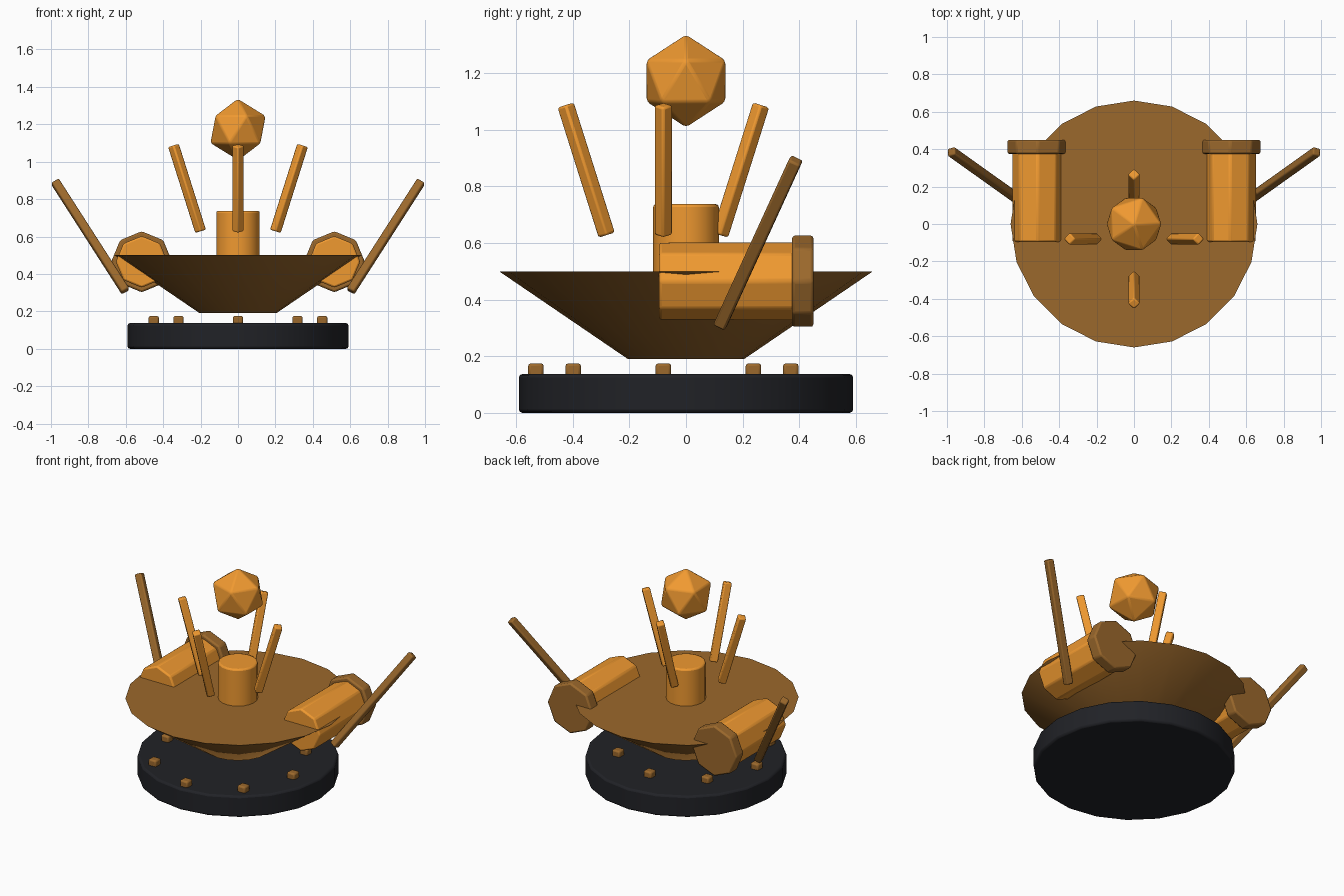
import bpy
from math import radians, sin, cos, pi
from mathutils import Vector

if "Cube" in bpy.data.objects:
    bpy.data.objects.remove(bpy.data.objects["Cube"])


def material(name, rgb):
    m = bpy.data.materials.new(name)
    m.diffuse_color = (*rgb, 1)
    m.use_nodes = True
    m.node_tree.nodes["Principled BSDF"].inputs["Base Color"].default_value = m.diffuse_color
    return m


GOLD = material("gold", (0.87, 0.32, 0.03))
BRONZE = material("bronze", (0.33, 0.14, 0.025))
BLACK = material("black", (0.015, 0.016, 0.02))


def finish(name, mat, bevel, segments=2):
    ob = bpy.context.object
    ob.name = name
    ob.data.materials.append(mat)
    if bevel:
        mod = ob.modifiers.new("bevel", 'BEVEL')
        mod.width = bevel
        mod.segments = segments
        mod.limit_method = 'ANGLE'
        mod.angle_limit = radians(30)
    bpy.ops.object.shade_smooth_by_angle(angle=radians(35))
    return ob


def tube(name, a, b, r1, r2, sides, mat, bevel=0.01):
    """Capped cylinder or cone from point a to point b."""
    a, b = Vector(a), Vector(b)
    d = b - a
    bpy.ops.mesh.primitive_cone_add(vertices=sides, radius1=r1, radius2=r2, depth=d.length,
                                    location=(a + b) / 2,
                                    rotation=d.to_track_quat('Z', 'Y').to_euler())
    return finish(name, mat, bevel)


# Base plate with a ring of bolts
tube("base_plate", (0, 0, 0), (0, 0, 0.137), 0.59, 0.59, 20, BLACK, 0.012)
CY = -0.08
for i in range(8):
    t = i * pi / 4
    bpy.ops.mesh.primitive_cube_add(size=1, location=(0.45 * cos(t), CY + 0.45 * sin(t), 0.15))
    bpy.context.object.scale = (0.055, 0.055, 0.05)
    bpy.ops.object.transform_apply(location=False, rotation=False, scale=True)
    finish("bolt", BRONZE, 0.01)

# Shallow dish and central post
tube("dish", (0, 0, 0.19), (0, 0, 0.5), 0.205, 0.66, 20, BRONZE, 0)
tube("post", (0, 0, 0.49), (0, 0, 0.737), 0.116, 0.116, 20, GOLD)

# Faceted orb floating on top
bpy.ops.mesh.primitive_ico_sphere_add(subdivisions=1, radius=0.165, location=(0, 0, 1.172))
finish("orb", GOLD, 0.008)

# Four leaning rods around the post
for i in range(4):
    dx, dy = cos(i * pi / 2), sin(i * pi / 2)
    tube("leaning_rod", (0.2 * dx, CY + 0.2 * dy, 0.628), (0.345 * dx, CY + 0.345 * dy, 1.087),
         0.033, 0.033, 4, GOLD, 0.008)

# Side barrels, rear collars and outer struts
for s in (-1, 1):
    tube("barrel", (s * 0.515, -0.095, 0.465), (s * 0.515, 0.40, 0.465), 0.138, 0.138, 8, GOLD)
    tube("barrel_collar", (s * 0.515, 0.375, 0.465), (s * 0.515, 0.45, 0.465),
         0.163, 0.163, 8, BRONZE)
    tube("side_strut", (s * 0.602, 0.12, 0.308), (s * 0.978, 0.388, 0.893),
         0.032, 0.032, 4, BRONZE, 0.008)
